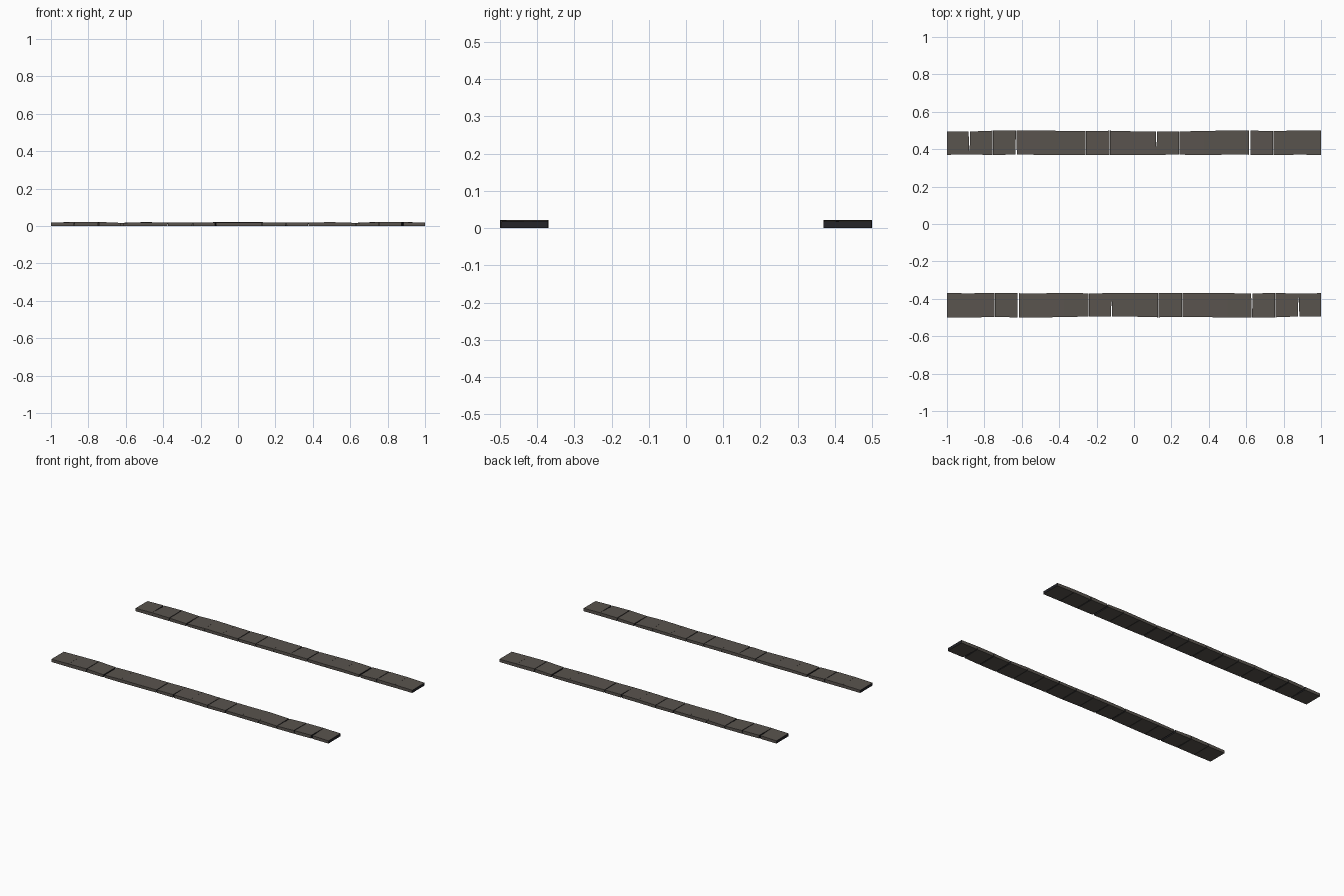
import bpy, bmesh, math, random
from mathutils import Matrix

if "Cube" in bpy.data.objects:
    bpy.data.objects.remove(bpy.data.objects["Cube"])


def material(name, rgb):
    m = bpy.data.materials.new(name)
    m.diffuse_color = (*rgb, 1)
    m.use_nodes = True
    m.node_tree.nodes["Principled BSDF"].inputs["Base Color"].default_value = m.diffuse_color
    return m


stone = material("warm_grey_stone", (0.100, 0.088, 0.076))
dark = material("dark_cut_stone", (0.017, 0.017, 0.021))

# open joints along the front kerb: (gap at outer edge, gap at inner edge)
N, STEP = 16, 0.125
gaps = {2: (.004, .002), 3: (.008, .008), 6: (.004, .004), 7: (.006, .0),
        9: (.003, .003), 10: (.004, .003), 13: (.003, .007), 14: (.004, .004), 15: (.009, .0)}
shift = {2: .005, 3: .005, 6: .008, 7: .005, 9: .005, 10: .008, 13: .005, 14: .005, 15: .005}
# top height at each joint, in thousandths
tops = [18, 21, 22, 17, 20, 19, 18, 20, 20, 19, 18, 19, 21, 17, 21, 21, 18]


def kerb(name, angle):
    """A row of hand-cut kerb blocks, turned about the centre."""
    rnd = random.Random(4)
    bm = bmesh.new()
    wob = [rnd.uniform(-.003, .003) for _ in range(N + 1)]
    for i in range(N):
        ring = []
        for k, side in ((i, 1), (i + 1, -1)):
            x = -1 + k * STEP + shift.get(k, 0)
            go, gi = gaps.get(k, (.0006, .0004))
            low = .001 * side            # blocks narrow slightly at the foot
            if k in (0, N):
                go = gi = low = 0
            yo = -0.497 + wob[k]
            yi = -0.369 - abs(wob[k]) * .6
            h = tops[k] / 1000
            xo, xi = x + side * go / 2, x + side * gi / 2
            pts = [(xo + low, yo, 0), (xi + low, yi, 0),
                   (xi, yi, h + wob[k] * .3), (xo, yo, h)]
            ring.append([bm.verts.new(p) for p in pts])
        a, b = ring
        # cut ends are dark, the long faces are stone
        bm.faces.new(a).material_index = 1
        bm.faces.new(b[::-1]).material_index = 1
        for j in range(4):
            n = (j + 1) % 4
            bm.faces.new((a[j], b[j], b[n], a[n]))
    bmesh.ops.recalc_face_normals(bm, faces=bm.faces)
    bmesh.ops.transform(bm, matrix=Matrix.Rotation(angle, 4, 'Z'), verts=bm.verts)
    me = bpy.data.meshes.new(name)
    bm.to_mesh(me)
    bm.free()
    me.materials.append(stone)
    me.materials.append(dark)
    bpy.context.collection.objects.link(bpy.data.objects.new(name, me))


kerb("front_kerb", 0)
kerb("back_kerb", math.pi)
